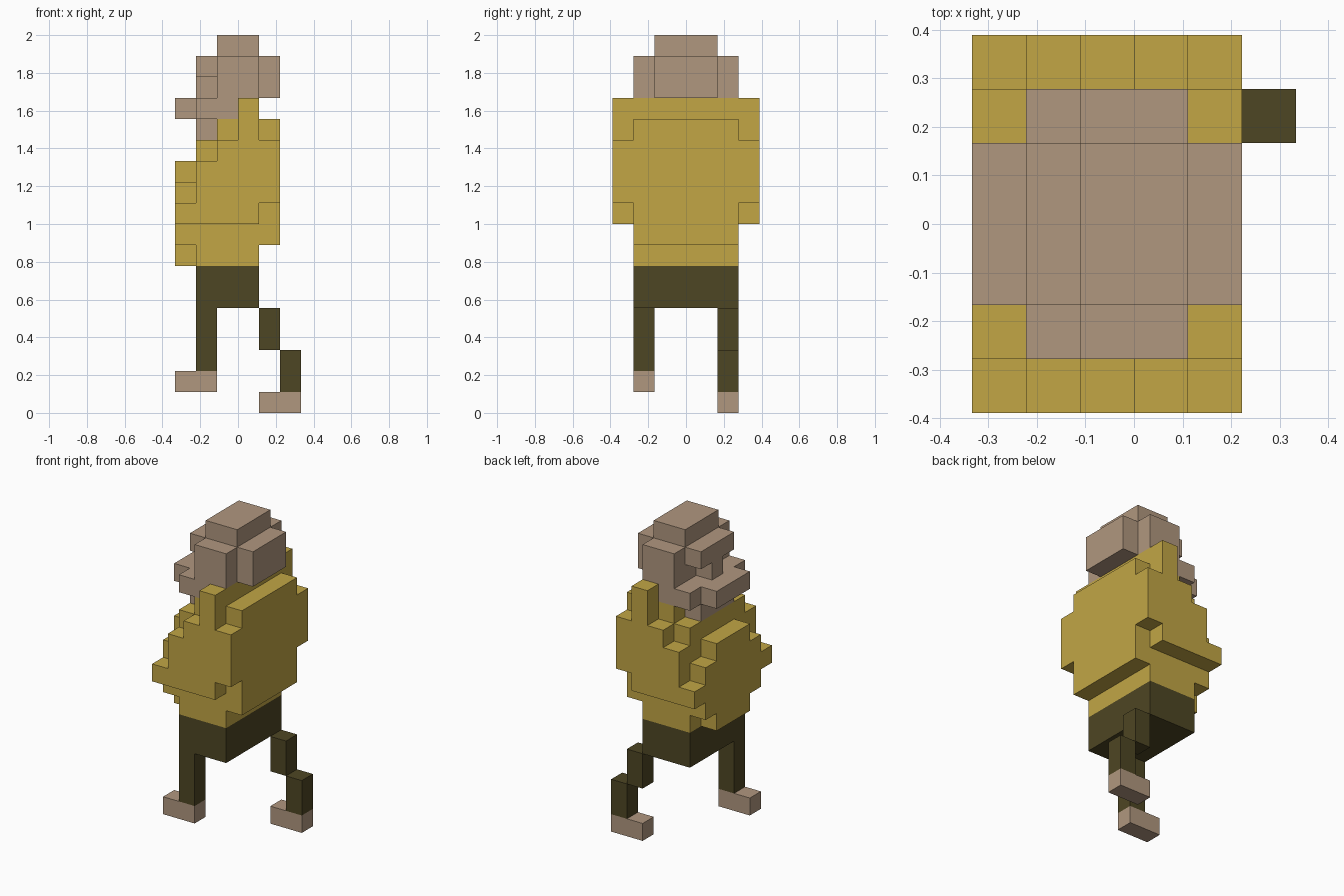
import bpy, bmesh
from mathutils import Vector

if "Cube" in bpy.data.objects:
    bpy.data.objects.remove(bpy.data.objects["Cube"])

U = 1 / 9                                   # block size
ORIGIN = Vector((-3 * U, -3.5 * U, 0))      # corner of the block grid


def material(name, rgb):
    m = bpy.data.materials.new(name)
    m.diffuse_color = (*rgb, 1)
    m.use_nodes = True
    m.node_tree.nodes["Principled BSDF"].inputs["Base Color"].default_value = m.diffuse_color
    return m


def box(xs, ys, zs):
    """Block cells between the given limits."""
    return {(x, y, z) for x in range(*xs) for y in range(*ys) for z in range(*zs)}


def wide(x0, x1, width, z0, z1):
    """Box centred across the body, an odd number of blocks wide."""
    m = (7 - width) // 2
    return box((x0, x1), (m, 7 - m), (z0, z1))


def limb(x0, x1, row, z0, z1):
    """Box one block wide in the given row."""
    return box((x0, x1), (row, row + 1), (z0, z1))


SKIN = material("tan", (0.434, 0.309, 0.212))
YELLOW = material("mustard yellow", (0.539, 0.381, 0.060))
DARK = material("dark olive", (0.076, 0.061, 0.017))

# Head
head = wide(2, 4, 3, 15, 18)          # crown
head |= wide(2, 4, 5, 15, 17)         # skull
head |= wide(1, 5, 3, 16, 17)         # brow and back of head
head |= wide(4, 5, 3, 15, 16)
head |= wide(1, 2, 1, 15, 16)         # nose
head |= wide(1, 3, 5, 14, 15)         # jaw
head |= wide(0, 1, 3, 14, 15)         # muzzle
head |= wide(1, 2, 3, 13, 14)         # chin

# Coat
coat = wide(1, 4, 5, 7, 13)           # torso
coat |= wide(2, 5, 5, 13, 14)         # neck
coat |= wide(3, 4, 7, 13, 15)         # collar
coat |= wide(4, 5, 5, 8, 10)          # lower back
coat |= wide(0, 4, 7, 9, 10)          # forearms
for step, z in enumerate((10, 11, 12)):
    coat |= wide(max(1, step), 5, 7, z, z + 1)    # stepped arms and back
for z, width in ((7, 3), (8, 5), (10, 5), (11, 3)):
    coat |= wide(0, 1, width, z, z + 1)           # rounded front

# Trousers
trousers = wide(1, 4, 5, 5, 7)        # hips
trousers |= limb(1, 2, 1, 2, 5)       # raised leg
trousers |= limb(4, 5, 5, 3, 5)       # trailing thigh
trousers |= limb(5, 6, 5, 1, 3)       # trailing shin

PARTS = {
    "head": (SKIN, head),
    "coat": (YELLOW, coat),
    "trousers": (DARK, trousers),
    "raised_foot": (SKIN, limb(0, 2, 1, 1, 2)),
    "trailing_foot": (SKIN, limb(4, 6, 5, 0, 1)),
}
solid = set().union(*(cells for _, cells in PARTS.values()))


def build(name, mat, cells):
    """Make the outer skin of a group of blocks, with flat areas merged."""
    bm = bmesh.new()
    for cell in sorted(cells):
        for axis in range(3):
            for side in (0, 1):
                near = list(cell)
                near[axis] += 2 * side - 1
                if tuple(near) in solid:
                    continue
                corners = []
                for s, t in ((0, 0), (1, 0), (1, 1), (0, 1)):
                    p = Vector(cell)
                    p[axis] += side
                    p[(axis + 1) % 3] += s
                    p[(axis + 2) % 3] += t
                    corners.append(bm.verts.new(ORIGIN + p * U))
                bm.faces.new(corners if side else corners[::-1])
    bmesh.ops.remove_doubles(bm, verts=bm.verts, dist=1e-4)
    bmesh.ops.dissolve_limit(bm, angle_limit=0.01, verts=bm.verts, edges=bm.edges)
    mesh = bpy.data.meshes.new(name)
    bm.to_mesh(mesh)
    bm.free()
    mesh.materials.append(mat)
    bpy.context.collection.objects.link(bpy.data.objects.new(name, mesh))


for part, (mat, cells) in PARTS.items():
    build(part, mat, cells)
